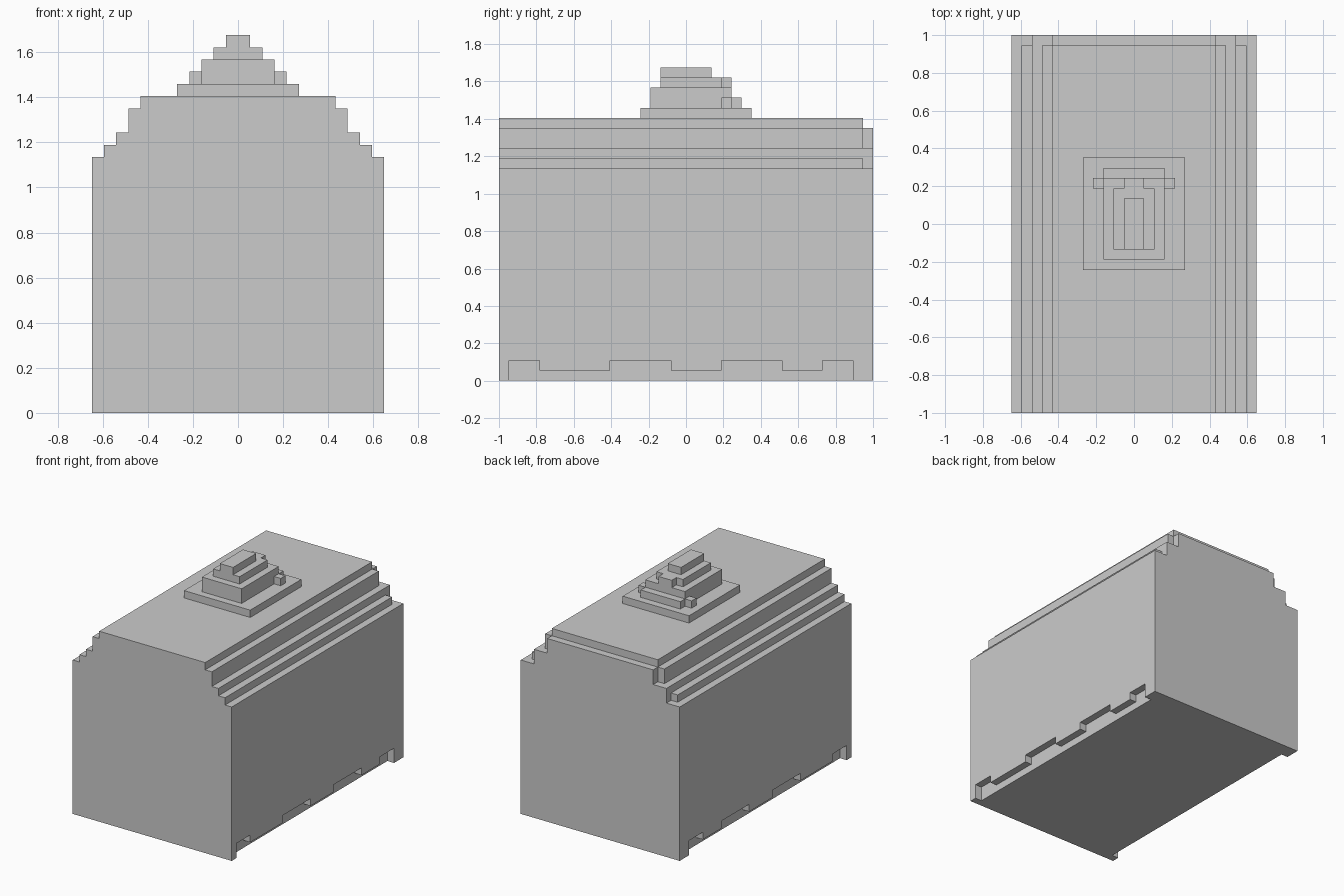
import bpy, bmesh
from mathutils import Vector

if "Cube" in bpy.data.objects:
    bpy.data.objects.remove(bpy.data.objects["Cube"])

V = 2 / 37  # one grid step of the blocky model


def prism(name, pts, a, b, axis):
    """Extrude a polygon from a to b along 'x' or 'y' (other two axes = pts)."""
    bm = bmesh.new()
    def pos(p, t):
        return Vector((t, p[0], p[1]) if axis == 'x' else (p[0], t, p[1])) * V
    face = bm.faces.new([bm.verts.new(pos(p, a)) for p in pts])
    ext = bmesh.ops.extrude_face_region(bm, geom=[face])
    moved = [g for g in ext['geom'] if isinstance(g, bmesh.types.BMVert)]
    shift = pos((0, 0), b) - pos((0, 0), a)
    bmesh.ops.translate(bm, verts=moved, vec=shift)
    bmesh.ops.recalc_face_normals(bm, faces=bm.faces)
    me = bpy.data.meshes.new(name)
    bm.to_mesh(me)
    bm.free()
    ob = bpy.data.objects.new(name, me)
    bpy.context.collection.objects.link(ob)
    return ob


def box(name, x0, x1, y0, y1, z0, z1):
    return prism(name, [(x0, z0), (x1, z0), (x1, z1), (x0, z1)], y0, y1, 'y')


def cut(target, cutter, mirrored=True):
    if mirrored:
        cutter.modifiers.new('mirror', 'MIRROR')
    cutter.hide_render = True
    cutter.display_type = 'WIRE'
    mod = target.modifiers.new('cut', 'BOOLEAN')
    mod.operation = 'DIFFERENCE'
    mod.solver = 'EXACT'
    mod.object = cutter


# Main body: stepped front profile extruded front to back
half = [(12, 0), (12, 21), (11, 21), (11, 22), (10, 22), (10, 23),
        (9, 23), (9, 25), (8, 25), (8, 26)]
body = prism('body', half + [(-x, z) for x, z in reversed(half)], -18.5, 18.5, 'y')

# Toothed recess along the bottom of both long sides
teeth = [(-17.5, -1), (-17.5, 2), (-14.5, 2), (-14.5, 1), (-7.5, 1), (-7.5, 2),
         (-1.5, 2), (-1.5, 1), (3.5, 1), (3.5, 2), (9.5, 2), (9.5, 1),
         (13.5, 1), (13.5, 2), (16.5, 2), (16.5, -1)]
cut(body, prism('side_recess_cutter', teeth, 11, 14, 'x'))

# Shortened steps at the back edge
cut(body, box('low_step_cutter', 10, 14, 17.5, 20, 21, 22))
cut(body, box('high_step_cutter', 8, 14, 17.5, 20, 23, 28))
cut(body, box('roof_edge_cutter', -14, 14, 17.5, 20, 25, 28), False)

# Stepped knob on the roof: half width, y range, z range
tiers = [('knob_base', 5, -4.5, 6.5, 26, 27),
         ('knob_lower_tier', 3, -3.5, 4.5, 27, 29),
         ('knob_back_ledge', 3, 4.5, 5.5, 27, 28),
         ('knob_upper_tier', 2, -2.5, 3.5, 29, 30),
         ('knob_back_tab', 1, 3.5, 4.5, 29, 30),
         ('knob_top', 1, -2.5, 2.5, 30, 31)]
for name, w, y0, y1, z0, z1 in tiers:
    box(name, -w, w, y0, y1, z0, z1)

# Small side nubs on the knob
box('knob_side_nubs', 3, 4, 3.5, 4.5, 27, 28).modifiers.new('mirror', 'MIRROR')
